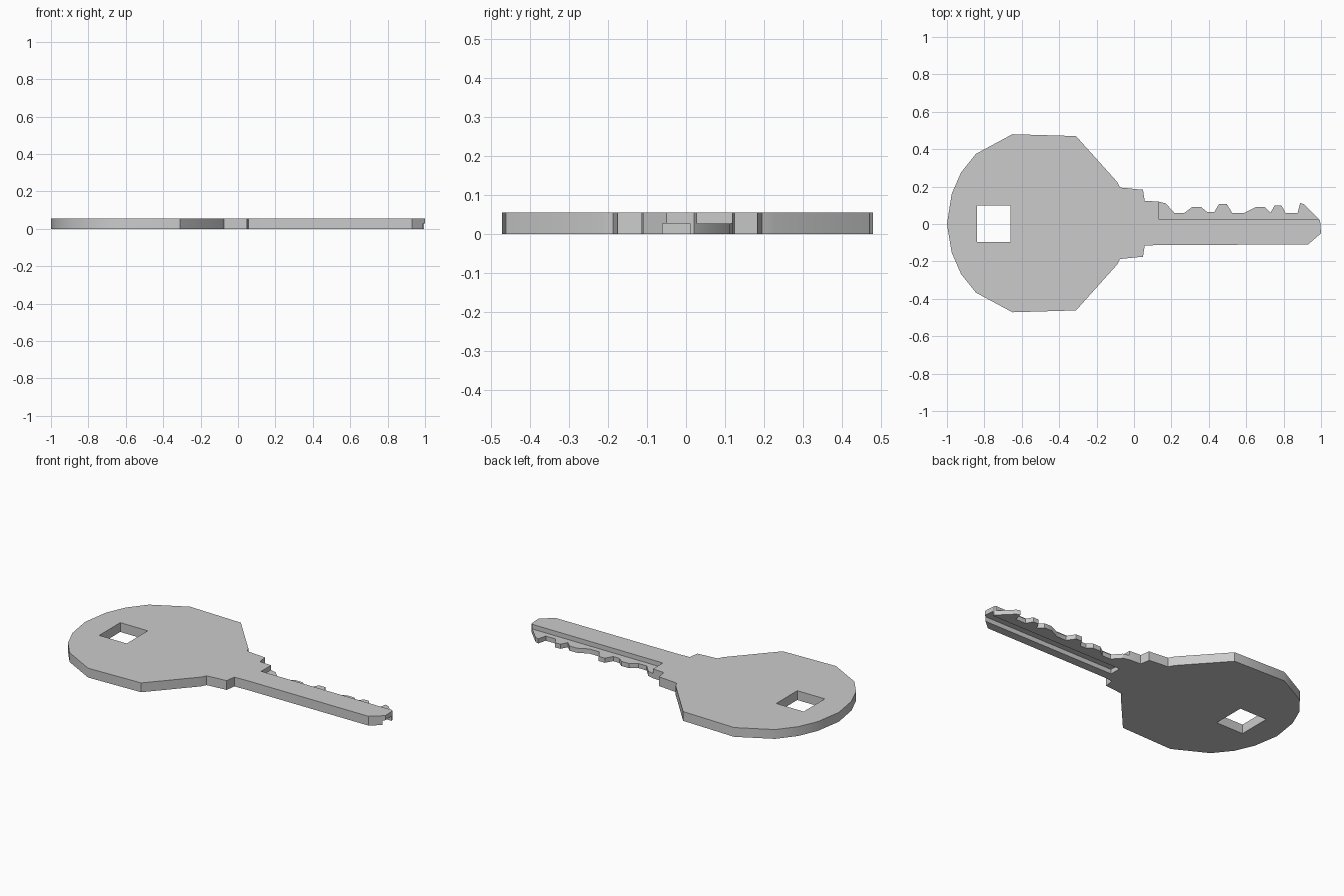
import bpy, bmesh, math

if "Cube" in bpy.data.objects:
    bpy.data.objects.remove(bpy.data.objects["Cube"])

T = 0.055      # key thickness
MID = 0.0275   # half-thickness level


def prism(name, outline, z0, z1):
    bm = bmesh.new()
    face = bm.faces.new([bm.verts.new((x, y, z0)) for x, y in outline])
    ext = bmesh.ops.extrude_face_region(bm, geom=[face])
    for v in ext["geom"]:
        if isinstance(v, bmesh.types.BMVert):
            v.co.z = z1
    bmesh.ops.recalc_face_normals(bm, faces=bm.faces)
    mesh = bpy.data.meshes.new(name)
    bm.to_mesh(mesh)
    bm.free()
    ob = bpy.data.objects.new(name, mesh)
    bpy.context.collection.objects.link(ob)
    return ob


def cut(target, name, x0, x1, y0, y1, z0, z1):
    cutter = prism(name, [(x0, y0), (x1, y0), (x1, y1), (x0, y1)], z0, z1)
    cutter.hide_render = True
    mod = target.modifiers.new(name, 'BOOLEAN')
    mod.operation = 'DIFFERENCE'
    mod.solver = 'EXACT'
    mod.object = cutter
    bpy.context.view_layer.objects.active = target
    bpy.ops.object.modifier_apply(modifier=mod.name)
    bpy.data.objects.remove(cutter)


# Bow (head) outline, upper half, running from the left end to the shoulder
bow = [(-0.975, 0.16), (-0.925, 0.275), (-0.845, 0.375), (-0.65, 0.48),
       (-0.31, 0.47), (-0.09, 0.225), (-0.075, 0.195), (0.048, 0.183),
       (0.057, 0.124), (0.13, 0.12)]

# Tooth profile along the upper edge of the blade, then the tip
teeth = [(0.17, 0.11), (0.215, 0.06), (0.27, 0.06), (0.31, 0.09), (0.36, 0.09),
         (0.39, 0.065), (0.43, 0.065), (0.455, 0.108), (0.495, 0.108),
         (0.525, 0.06), (0.59, 0.06), (0.65, 0.09), (0.70, 0.09),
         (0.73, 0.06), (0.752, 0.1), (0.788, 0.1), (0.81, 0.06), (0.875, 0.06),
         (0.888, 0.112), (0.91, 0.105)]
tip = [(0.995, 0.02), (1.0, -0.05), (0.93, -0.11)]

lower = [(x, -y + 0.008) for x, y in reversed(bow)]
key = prism("key", [(-1, 0)] + bow + teeth + tip + lower, 0, T)

# Key-ring hole, relief above the teeth, groove under the blade
cut(key, "ring_hole", -0.84, -0.66, -0.097, 0.1, -0.1, 0.2)
cut(key, "tooth_relief", 0.132, 1.2, 0.028, 0.3, MID, 0.2)
cut(key, "blade_groove", 0.11, 1.2, -0.06, 0.01, -0.1, MID)

bpy.ops.object.select_all(action='DESELECT')
key.select_set(True)
bpy.context.view_layer.objects.active = key
bpy.ops.object.shade_smooth_by_angle(angle=math.radians(30))
